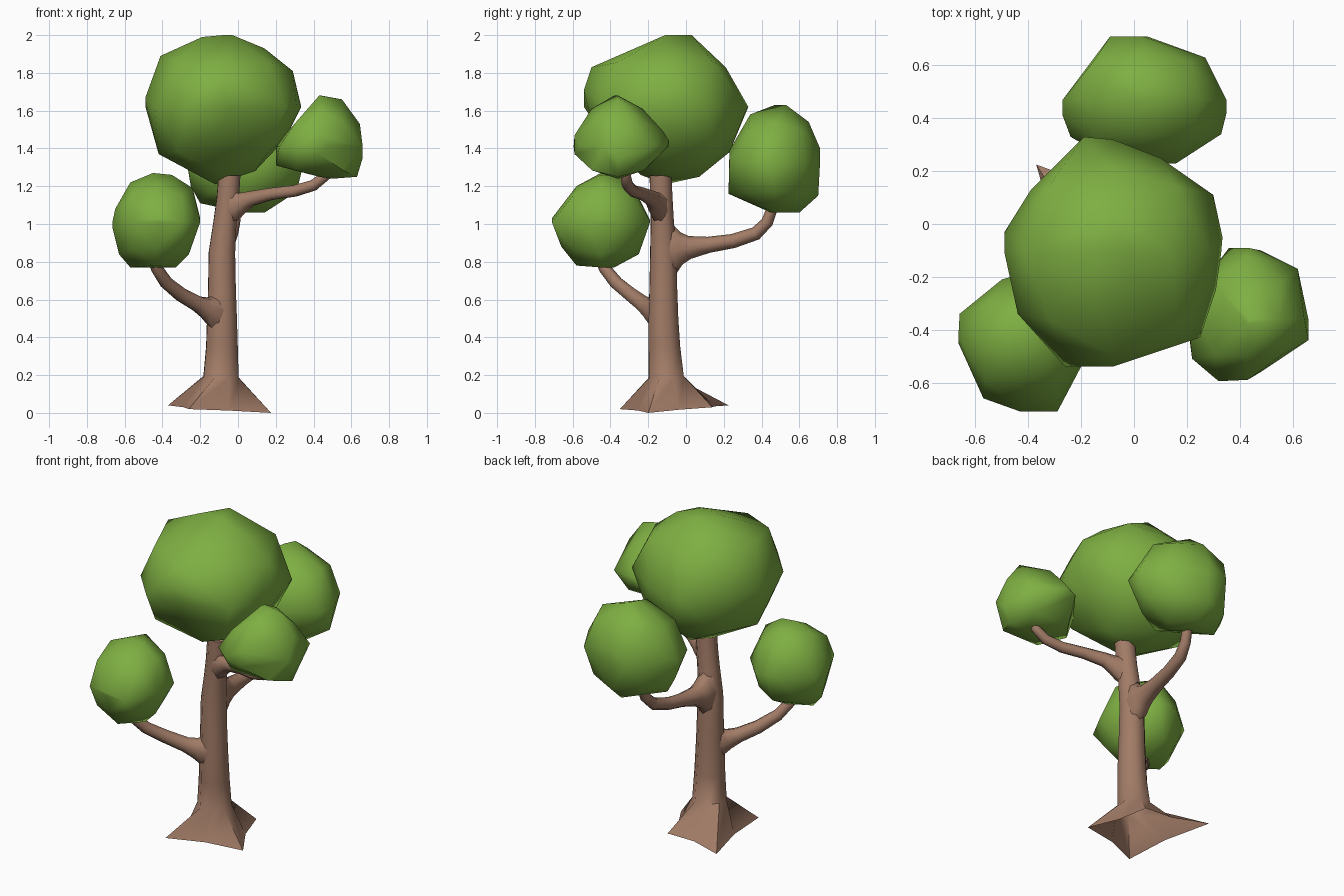
import bpy, bmesh, math
from mathutils import Vector


def material(name, rgb):
    m = bpy.data.materials.new(name)
    m.diffuse_color = (*rgb, 1)
    return m


BARK = material("bark", (0.36, 0.20, 0.135))
LEAF = material("leaves", (0.21, 0.43, 0.055))


def finish(name, bm, mat, angle):
    me = bpy.data.meshes.new(name)
    bm.to_mesh(me)
    bm.free()
    me.materials.append(mat)
    ob = bpy.data.objects.new(name, me)
    bpy.context.collection.objects.link(ob)
    bpy.ops.object.select_all(action='DESELECT')
    ob.select_set(True)
    bpy.context.view_layer.objects.active = ob
    bpy.ops.object.shade_smooth_by_angle(angle=math.radians(angle))
    return ob


def loft(bm, rings):
    """Skin a list of equal-length rings; the bottom is closed to orient faces, then opened."""
    vs = [[bm.verts.new(p) for p in r] for r in rings]
    n = len(vs[0])
    for a, b in zip(vs, vs[1:]):
        for i in range(n):
            j = (i + 1) % n
            bm.faces.new((a[i], a[j], b[j], b[i]))
    bottom = bm.faces.new(vs[0])
    bm.faces.new(vs[-1])
    bmesh.ops.recalc_face_normals(bm, faces=bm.faces[:])
    bmesh.ops.delete(bm, geom=[bottom], context='FACES_ONLY')


def tube_rings(path, sides, start=0.0):
    """Rings around a path of (x, y, z, radius[, vertical stretch])."""
    pts = [Vector(p[:3]) for p in path]
    rings = []
    for i, p in enumerate(pts):
        t = pts[min(i + 1, len(pts) - 1)] - pts[max(i - 1, 0)]
        q = Vector((0, 0, 1)).rotation_difference(t)
        r = path[i][3]
        stretch = path[i][4] if len(path[i]) > 4 else 1
        ring = []
        for k in range(sides):
            a = start + math.tau * k / sides
            d = q @ Vector((r * math.cos(a), r * math.sin(a), 0))
            d.z *= stretch
            ring.append(p + d)
        rings.append(ring)
    return rings


# Trunk with four pointed roots, hollow underneath
tips = [Vector(t) for t in ((0.175, -0.2, 0.0), (0.03, 0.14, 0.03),
                            (-0.37, 0.225, 0.04), (-0.26, -0.35, 0.02))]
core = Vector((-0.09, -0.1, 0.03))
toe = []
for i, t in enumerate(tips):
    mid = (t + tips[(i + 1) % 4]) / 2
    toe += [t, core.lerp(mid, 0.88)]
trunk = [(-0.09, -0.105, 0.19, 0.100), (-0.085, -0.115, 0.35, 0.090),
         (-0.085, -0.12, 0.50, 0.085), (-0.085, -0.12, 0.65, 0.079),
         (-0.085, -0.12, 0.85, 0.075), (-0.07, -0.125, 1.0, 0.066),
         (-0.055, -0.13, 1.12, 0.064), (-0.045, -0.135, 1.26, 0.062)]
bm = bmesh.new()
loft(bm, [toe] + tube_rings(trunk, 8, math.radians(-21)))
finish("trunk", bm, BARK, 50)

# Branches, flared vertically where they leave the trunk
branches = {
    "left_branch": [(-0.085, -0.12, 0.53, 0.068, 1.8), (-0.135, -0.165, 0.54, 0.062, 1.45),
                    (-0.165, -0.19, 0.552, 0.052, 1.2), (-0.21, -0.225, 0.575, 0.045),
                    (-0.30, -0.29, 0.625, 0.040), (-0.38, -0.37, 0.69, 0.036),
                    (-0.43, -0.43, 0.765, 0.032), (-0.46, -0.47, 0.86, 0.028)],
    "right_branch": [(-0.06, -0.13, 1.09, 0.056, 1.9), (-0.01, -0.15, 1.10, 0.053, 1.55),
                     (0.02, -0.162, 1.113, 0.048, 1.2), (0.07, -0.18, 1.135, 0.042),
                     (0.18, -0.23, 1.16, 0.034), (0.30, -0.28, 1.175, 0.032),
                     (0.40, -0.31, 1.205, 0.030), (0.47, -0.32, 1.26, 0.027),
                     (0.48, -0.32, 1.32, 0.025)],
    "back_branch": [(-0.085, -0.12, 0.86, 0.066, 2.3), (-0.082, -0.055, 0.868, 0.066, 1.9),
                    (-0.08, -0.025, 0.872, 0.062, 1.4), (-0.076, 0.02, 0.876, 0.053, 1.15),
                    (-0.065, 0.12, 0.89, 0.043), (-0.05, 0.25, 0.91, 0.038),
                    (-0.035, 0.37, 0.95, 0.036), (-0.02, 0.43, 1.01, 0.032),
                    (-0.01, 0.47, 1.12, 0.028)],
}
for name, path in branches.items():
    bm = bmesh.new()
    loft(bm, tube_rings(path, 8))
    finish(name, bm, BARK, 50)


def crown(name, c, r, front, side, top, fill=0.98):
    """Faceted leaf clump: hull of its three outlines plus filled-out corners."""
    pts = [(x, c[1], z) for x, z in front]
    pts += [(c[0], y, z) for y, z in side]
    pts += [(x, y, c[2]) for x, y in top]
    k = fill / math.sqrt(3)
    for sx in (-k, k):
        for sy in (-k, k):
            for sz in (-k, k):
                pts.append((c[0] + sx * r[0], c[1] + sy * r[1], c[2] + sz * r[2]))
    bm = bmesh.new()
    for p in pts:
        bm.verts.new(p)
    res = bmesh.ops.convex_hull(bm, input=bm.verts[:])
    junk = {g for g in res["geom_interior"] + res["geom_unused"]
            if isinstance(g, bmesh.types.BMVert)}
    bmesh.ops.delete(bm, geom=list(junk), context='VERTS')
    bmesh.ops.recalc_face_normals(bm, faces=bm.faces[:])
    finish(name, bm, LEAF, 46)


# Leaf clumps
crown("main_crown", (-0.08, -0.11, 1.62), (0.41, 0.43, 0.40),
      [(-.19, 1.99), (-.03, 2.0), (.14, 1.93), (.29, 1.81), (.33, 1.62), (.25, 1.45),
       (.09, 1.28), (-.12, 1.21), (-.42, 1.37), (-.49, 1.67), (-.41, 1.89)],
      [(-.1, 2.0), (.03, 2.0), (.21, 1.83), (.32, 1.61), (.23, 1.38), (.07, 1.25),
       (-.24, 1.26), (-.46, 1.5), (-.54, 1.71), (-.5, 1.83), (-.27, 1.92)],
      [(-.19, .33), (.1, .25), (.3, .11), (.335, -.05), (.31, -.25), (.25, -.43),
       (-.04, -.52), (-.26, -.54), (-.44, -.34), (-.49, -.03), (-.39, .13)], 1.02)
crown("right_crown", (0.43, -0.36, 1.41), (0.23, 0.25, 0.23),
      [(.44, 1.68), (.55, 1.66), (.645, 1.53), (.66, 1.35), (.63, 1.25), (.5, 1.24),
       (.2, 1.31), (.24, 1.46), (.36, 1.6)],
      [(-.38, 1.68), (-.23, 1.61), (-.12, 1.49), (-.09, 1.44), (-.22, 1.29),
       (-.37, 1.25), (-.59, 1.37), (-.59, 1.47), (-.5, 1.61)],
      [(.36, -.09), (.48, -.1), (.62, -.17), (.66, -.44), (.48, -.56), (.32, -.595),
       (.22, -.51), (.2, -.3)], 0.95)
crown("left_crown", (-0.43, -0.45, 1.01), (0.235, 0.26, 0.25),
      [(-.45, 1.27), (-.35, 1.26), (-.24, 1.19), (-.2, 1.03), (-.26, .84), (-.33, .77),
       (-.57, .77), (-.63, .84), (-.665, .98), (-.65, 1.08), (-.57, 1.22)],
      [(-.42, 1.26), (-.3, 1.24), (-.19, 1.02), (-.25, .84), (-.38, .77), (-.58, .78),
       (-.66, .88), (-.71, 1.03), (-.58, 1.2)],
      [(-.5, -.21), (-.66, -.34), (-.665, -.43), (-.57, -.66), (-.41, -.71),
       (-.29, -.71), (-.2, -.54), (-.2, -.35), (-.35, -.19)])
crown("back_crown", (0.03, 0.47, 1.33), (0.31, 0.24, 0.28),
      [(-.27, 1.32), (-.25, 1.2), (-.2, 1.11), (0, 1.07), (.14, 1.06), (.31, 1.17),
       (.35, 1.35), (.25, 1.54), (0, 1.63), (-.18, 1.52)],
      [(.53, 1.63), (.34, 1.58), (.23, 1.39), (.225, 1.16), (.45, 1.06), (.6, 1.06),
       (.7, 1.15), (.71, 1.4), (.65, 1.54)],
      [(-.09, .71), (.05, .71), (.27, .63), (.35, .42), (.33, .34), (.16, .23),
       (-.1, .25), (-.24, .33), (-.27, .41), (-.24, .51)], 1.03)
